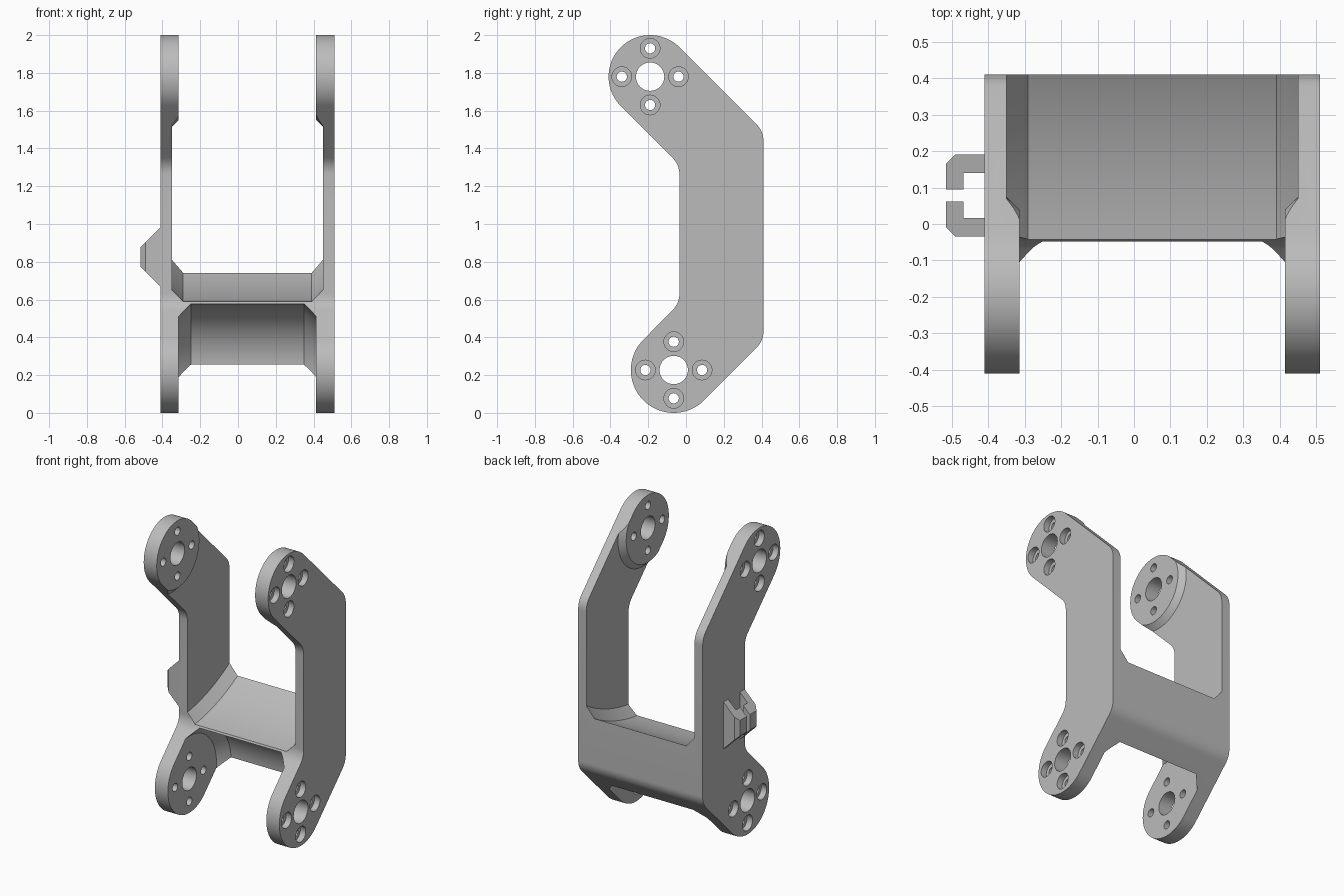
import bpy, bmesh
from math import sin, cos, radians, pi

old = bpy.data.objects.get("Cube")
if old:
    bpy.data.objects.remove(old)

MID = 0.05                # centre plane of the two arms
HALF = 0.46               # half of the outer width
UPPER = (-0.19, 1.78)     # pivot centres (y, z)
LOWER = (-0.065, 0.227)

grey = bpy.data.materials.new("plain_grey")
grey.use_nodes = True
colour = (0.5, 0.5, 0.5, 1)
grey.diffuse_color = colour
grey.node_tree.nodes["Principled BSDF"].inputs["Base Color"].default_value = colour


def make_object(name, bm):
    bmesh.ops.recalc_face_normals(bm, faces=bm.faces)
    mesh = bpy.data.meshes.new(name)
    bm.to_mesh(mesh)
    bm.free()
    mesh.materials.append(grey)
    obj = bpy.data.objects.new(name, mesh)
    bpy.context.collection.objects.link(obj)
    return obj


def loft(name, rings):
    """Skin a row of equal point rings and cap both ends."""
    bm = bmesh.new()
    rows = [[bm.verts.new(p) for p in ring] for ring in rings]
    n = len(rows[0])
    for a, b in zip(rows, rows[1:]):
        for i in range(n):
            j = (i + 1) % n
            bm.faces.new((a[i], a[j], b[j], b[i]))
    bm.faces.new(rows[0])
    bm.faces.new(rows[-1])
    return make_object(name, bm)


def turned(name, centre, half_profile, steps):
    """Solid of revolution along x, symmetric about the centre plane."""
    profile = [(-h, r) for h, r in half_profile]
    profile += [(h, r) for h, r in reversed(half_profile)]
    angles = [2 * pi * i / steps for i in range(steps)]
    return loft(name, [[(MID + h, centre[0] + r * cos(a), centre[1] + r * sin(a))
                        for a in angles] for h, r in profile])


def cut(target, cutter):
    cutter.hide_render = True
    mod = target.modifiers.new("cut", "BOOLEAN")
    mod.operation = "DIFFERENCE"
    mod.solver = "EXACT"
    mod.object = cutter
    bpy.context.view_layer.objects.active = target
    bpy.ops.object.modifier_apply(modifier=mod.name)
    bpy.data.objects.remove(cutter)


def arc(cy, cz, r, start, end, steps):
    angles = [radians(start + (end - start) * i / steps) for i in range(steps + 1)]
    return [(cy + r * cos(a), cz + r * sin(a)) for a in angles]


# Side outline: two rounded pivot ends joined by a bent arm
outline = (arc(*UPPER, 0.22, 45, 225, 40)
           + arc(-0.155, 1.264, 0.12, 45, 0, 8)
           + arc(-0.155, 0.63, 0.12, 0, -45, 8)
           + arc(*LOWER, 0.227, 135, 315, 40)
           + arc(0.29, 0.431, 0.12, -45, 0, 8)
           + arc(0.29, 1.441, 0.12, 0, 45, 8))
bracket = loft("bracket", [[(MID + s * HALF, y, z) for y, z in outline] for s in (-1, 1)])

# Swing clearances, leaving the arms, bosses and bridge
cut(bracket, turned("upper_clearance", UPPER,
                    [(0.364, 0.23), (0.40, 0.265), (0.40, 1.14), (0.34, 1.2)], 160))
cut(bracket, turned("lower_clearance", LOWER, [(0.364, 0.286), (0.30, 0.35)], 96))

# Pivot holes, each with four counterbored screw holes
for cy, cz in (UPPER, LOWER):
    cut(bracket, turned("pivot_hole", (cy, cz), [(0.6, 0.075)], 48))
    for k in range(4):
        spot = (cy + 0.15 * cos(k * pi / 2), cz + 0.15 * sin(k * pi / 2))
        cut(bracket, turned("screw_hole", spot,
                            [(0.6, 0.052), (0.42, 0.052), (0.42, 0.027)], 32))

# Cable clip: two facing hooks with sloped ends on the right arm
hook = [(-0.405, 0.112), (-0.49, 0.112), (-0.515, 0.087), (-0.515, 0.016),
        (-0.467, 0.016), (-0.467, 0.062), (-0.405, 0.062)]
clips = [loft(name, [[(x, 0.078 + side * y, 0.825 + s * (x + 0.567)) for x, y in hook]
                     for s in (-1, 1)])
         for name, side in (("clip_hook_back", 1), ("clip_hook_front", -1))]

# Smooth curved walls, sharp edges kept
bpy.ops.object.select_all(action="DESELECT")
for obj in [bracket] + clips:
    obj.select_set(True)
bpy.context.view_layer.objects.active = bracket
bpy.ops.object.shade_smooth_by_angle(angle=radians(25))
